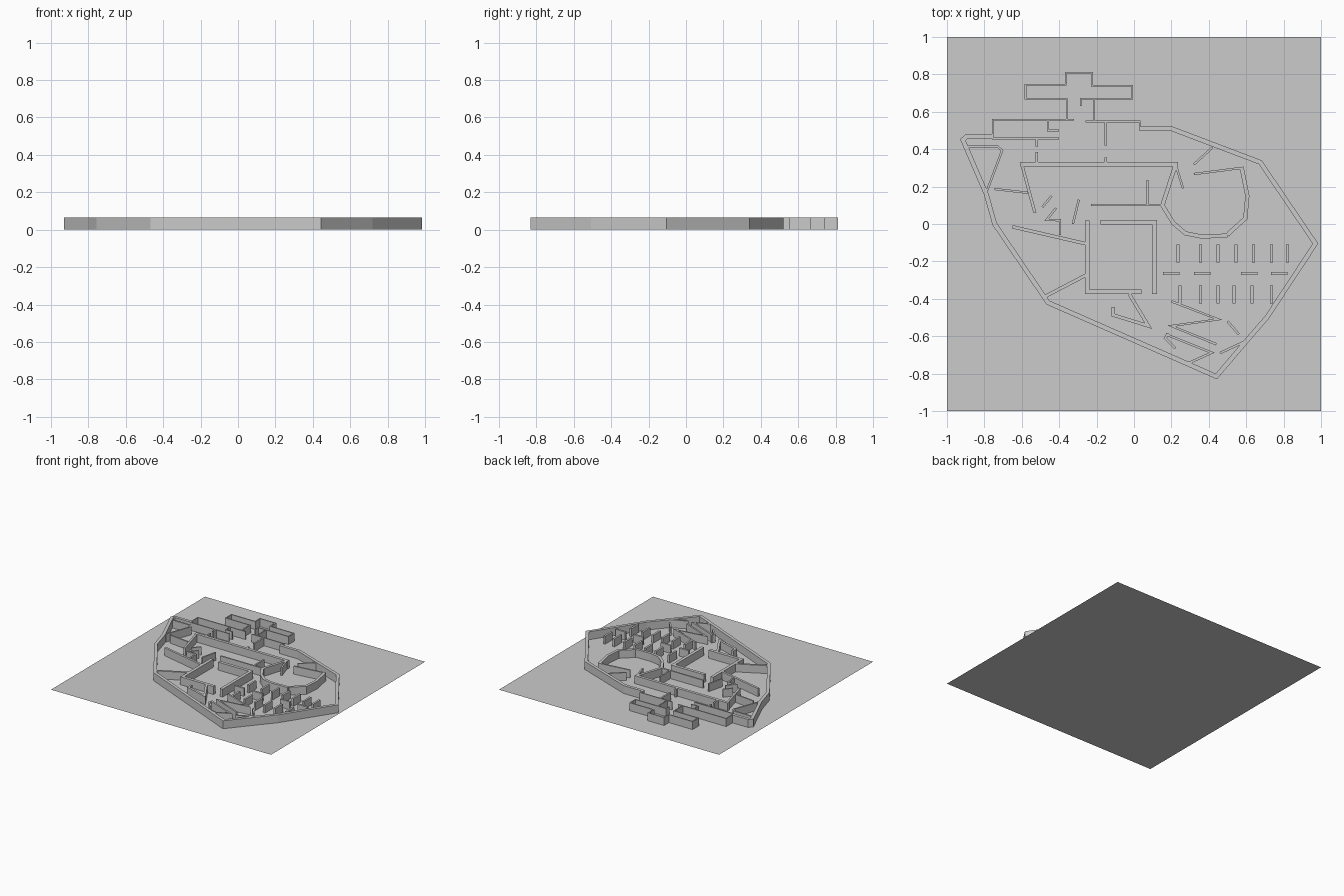
import bpy, bmesh
from mathutils import Vector

HEIGHT = 0.065


def finish(name, bm):
    bmesh.ops.recalc_face_normals(bm, faces=bm.faces)
    mesh = bpy.data.meshes.new(name)
    bm.to_mesh(mesh)
    bm.free()
    obj = bpy.data.objects.new(name, mesh)
    bpy.context.collection.objects.link(obj)


def add_path(bm, pts, width):
    """Mitred wall along a centreline, standing on the floor."""
    p = [Vector(q) for q in pts]
    dirs = [(b - a).normalized() for a, b in zip(p, p[1:])]
    rows = []
    for i, q in enumerate(p):
        d0, d1 = dirs[max(i - 1, 0)], dirs[min(i, len(dirs) - 1)]
        n0, n1 = Vector((-d0.y, d0.x)), Vector((-d1.y, d1.x))
        m = (n0 + n1).normalized()
        off = m * (width / 2 / max(m.dot(n1), 0.3))
        rows.append([bm.verts.new((*(q + s * off), z))
                     for s, z in ((1, 0), (1, HEIGHT), (-1, HEIGHT), (-1, 0))])
    for a, b in zip(rows, rows[1:]):
        for k in range(4):
            bm.faces.new((a[k], a[(k + 1) % 4], b[(k + 1) % 4], b[k]))
    bm.faces.new(rows[0])
    bm.faces.new(rows[-1][::-1])


def walls(name, width, *paths):
    bm = bmesh.new()
    for path in paths:
        add_path(bm, path, width)
    finish(name, bm)


# Floor sheet
bm = bmesh.new()
bmesh.ops.create_grid(bm, x_segments=1, y_segments=1, size=1)
finish("floor", bm)

# Perimeter
walls("outer_wall", 0.025,
      [(-0.76, 0.47), (-0.895, 0.468), (-0.915, 0.45), (-0.79, 0.16), (-0.745, 0),
       (-0.46, -0.42), (0.44, -0.815), (0.61, -0.615), (0.71, -0.5), (0.97, -0.105),
       (0.675, 0.33), (0.2, 0.51), (0.03, 0.51)])

# Corner room at upper left
walls("corner_room", 0.012,
      [(-0.89, 0.415), (-0.73, 0.415), (-0.705, 0.393), (-0.785, 0.18)])

# Entrance rooms at the back
walls("entrance_rooms", 0.009,
      [(-0.36, 0.56), (-0.36, 0.67), (-0.58, 0.67), (-0.58, 0.745), (-0.365, 0.745),
       (-0.365, 0.808), (-0.225, 0.808), (-0.225, 0.74), (-0.01, 0.74),
       (-0.01, 0.67), (-0.285, 0.67), (-0.285, 0.63)],
      [(-0.213, 0.67), (-0.213, 0.55)],
      [(-0.26, 0.548), (0.03, 0.548), (0.03, 0.5)],
      [(-0.32, 0.558), (-0.755, 0.558), (-0.755, 0.457), (-0.4, 0.457)],
      [(-0.46, 0.555), (-0.46, 0.5), (-0.4, 0.5)])
walls("door_stubs", 0.013,
      [(-0.15, 0.545), (-0.15, 0.42)], [(-0.15, 0.355), (-0.15, 0.33)],
      [(-0.52, 0.455), (-0.52, 0.415)], [(-0.52, 0.385), (-0.52, 0.33)])

# Hall and round room
walls("hall_wall", 0.024, [(-0.61, 0.32), (0.235, 0.32)])
walls("hall_side_wall", 0.016, [(-0.6, 0.32), (-0.53, 0.06)])
walls("round_room", 0.022,
      [(0.22, 0.31), (0.152, 0.1), (0.21, 0.005), (0.275, -0.05), (0.36, -0.067),
       (0.5, -0.062)])
walls("round_room_side", 0.022,
      [(0.5, -0.06), (0.515, -0.042), (0.595, 0.03), (0.606, 0.15), (0.575, 0.305)])
walls("hall_partitions", 0.012,
      [(0.225, 0.31), (0.262, 0.19)], [(0.575, 0.3), (0.32, 0.267)],
      [(0.42, 0.41), (0.32, 0.318)], [(-0.23, 0.102), (0.15, 0.102)],
      [(0.072, 0.102), (0.072, 0.235)])

# Left-hand partitions
walls("left_partitions", 0.012,
      [(-0.745, 0.187), (-0.57, 0.167)], [(-0.44, 0.15), (-0.49, 0.09)],
      [(-0.417, 0.085), (-0.467, 0.022), (-0.395, 0.02), (-0.395, -0.06)],
      [(-0.295, 0.13), (-0.327, 0)])
walls("left_braces", 0.018,
      [(-0.65, -0.015), (-0.26, -0.105)], [(-0.26, -0.275), (-0.48, -0.39)])

# Square court
walls("court_walls", 0.025,
      [(-0.25, 0.02), (-0.25, -0.363), (0.04, -0.363)],
      [(-0.18, 0.01), (0.11, 0.01), (0.11, -0.375)])

# Zigzag walls at the front
walls("court_tail", 0.018,
      [(-0.025, -0.375), (0.077, -0.545), (-0.11, -0.487), (-0.11, -0.445)])
walls("zigzag_walls", 0.013,
      [(0.2, -0.413), (0.45, -0.51), (0.2, -0.545), (0.44, -0.643)],
      [(0.17, -0.59), (0.415, -0.688), (0.285, -0.747)],
      [(0.185, -0.585), (0.167, -0.61), (0.22, -0.665)],
      [(0.5, -0.52), (0.56, -0.59)], [(0.46, -0.69), (0.6, -0.625)])

# Rows of stall dividers
walls("back_stalls", 0.016, *[[(x, -0.11), (x, -0.205)]
      for x in (0.235, 0.355, 0.45, 0.545, 0.64, 0.735, 0.82)])
walls("front_stalls", 0.016, *[[(x, -0.33), (x, -0.425)]
      for x in (0.245, 0.355, 0.45, 0.535, 0.63, 0.735)])
walls("aisle_dividers", 0.016, *[[(x, -0.264), (x + 0.088, -0.264)]
      for x in (0.155, 0.322, 0.572, 0.732)])
